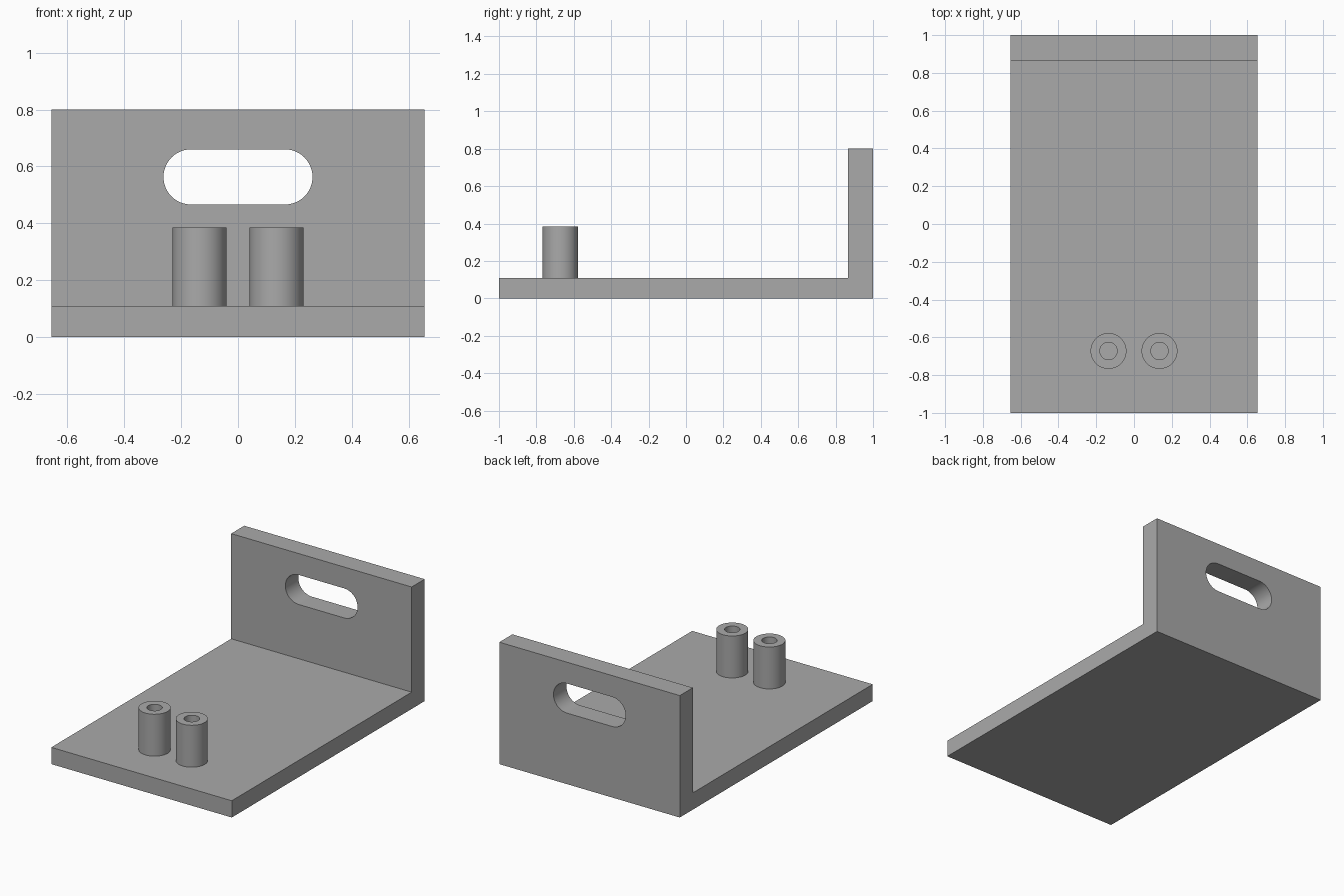
import bpy, bmesh, math
from mathutils import Matrix, Vector

cube = bpy.data.objects.get("Cube")
if cube:
    bpy.data.objects.remove(cube, do_unlink=True)

HALF_W, BASE_T, WALL_Y, WALL_H = 0.655, 0.11, 0.865, 0.8
SLOT_Z, SLOT_R, SLOT_X = 0.563, 0.097, 0.165
POST_X, POST_Y, POST_TOP, POST_R, BORE_R = 0.135, -0.672, 0.385, 0.095, 0.046

grey = bpy.data.materials.new("plain grey")
grey.use_nodes = True
color = (0.4, 0.4, 0.4, 1)
grey.diffuse_color = color
grey.node_tree.nodes["Principled BSDF"].inputs["Base Color"].default_value = color


def make_object(name, bm):
    bmesh.ops.recalc_face_normals(bm, faces=bm.faces)
    mesh = bpy.data.meshes.new(name)
    bm.to_mesh(mesh)
    bm.free()
    mesh.materials.append(grey)
    obj = bpy.data.objects.new(name, mesh)
    bpy.context.collection.objects.link(obj)
    return obj


def activate(obj):
    bpy.ops.object.select_all(action='DESELECT')
    obj.select_set(True)
    bpy.context.view_layer.objects.active = obj


def smooth(obj):
    activate(obj)
    bpy.ops.object.shade_smooth_by_angle(angle=math.radians(30))


def prism(name, outline, offset):
    """Extrude a closed outline along an offset vector."""
    bm = bmesh.new()
    face = bm.faces.new([bm.verts.new(p) for p in outline])
    result = bmesh.ops.extrude_face_region(bm, geom=[face], use_keep_orig=True)
    verts = [v for v in result["geom"] if isinstance(v, bmesh.types.BMVert)]
    bmesh.ops.translate(bm, verts=verts, vec=offset)
    return make_object(name, bm)


# L-shaped bracket: base plate and upright wall in one piece
profile = [(-1, 0), (1, 0), (1, WALL_H), (WALL_Y, WALL_H), (WALL_Y, BASE_T), (-1, BASE_T)]
bracket = prism("bracket", [(-HALF_W, y, z) for y, z in profile], (2 * HALF_W, 0, 0))

# Rounded handle slot cut through the wall
outline = []
for side in (1, -1):
    for i in range(25):
        a = math.pi * (i / 24 - 0.5) + (math.pi if side < 0 else 0)
        outline.append((side * SLOT_X + SLOT_R * math.cos(a), WALL_Y - 0.1,
                        SLOT_Z + SLOT_R * math.sin(a)))
cutter = prism("slot_cutter", outline, (0, 0.4, 0))
cutter.hide_render = True
cut = bracket.modifiers.new("handle_slot", 'BOOLEAN')
cut.operation, cut.solver, cut.object = 'DIFFERENCE', 'EXACT', cutter
activate(bracket)
bpy.ops.object.modifier_apply(modifier=cut.name)
bpy.data.objects.remove(cutter, do_unlink=True)
smooth(bracket)

# Two hollow posts standing on the base plate
for name, side in (("left_post", 1), ("right_post", -1)):
    bm = bmesh.new()
    section = [(POST_R, BASE_T), (POST_R, POST_TOP), (BORE_R, POST_TOP), (BORE_R, BASE_T)]
    verts = [bm.verts.new((r, 0, z)) for r, z in section]
    edges = [bm.edges.new(pair) for pair in zip(verts, verts[1:])]
    bmesh.ops.spin(bm, geom=verts + edges, cent=(0, 0, 0), axis=(0, 0, 1),
                   angle=2 * math.pi, steps=48, use_merge=True)
    bmesh.ops.remove_doubles(bm, verts=bm.verts, dist=0.0001)
    bmesh.ops.transform(bm, matrix=Matrix.Translation(Vector((side * POST_X, POST_Y, 0))),
                        verts=bm.verts)
    smooth(make_object(name, bm))
